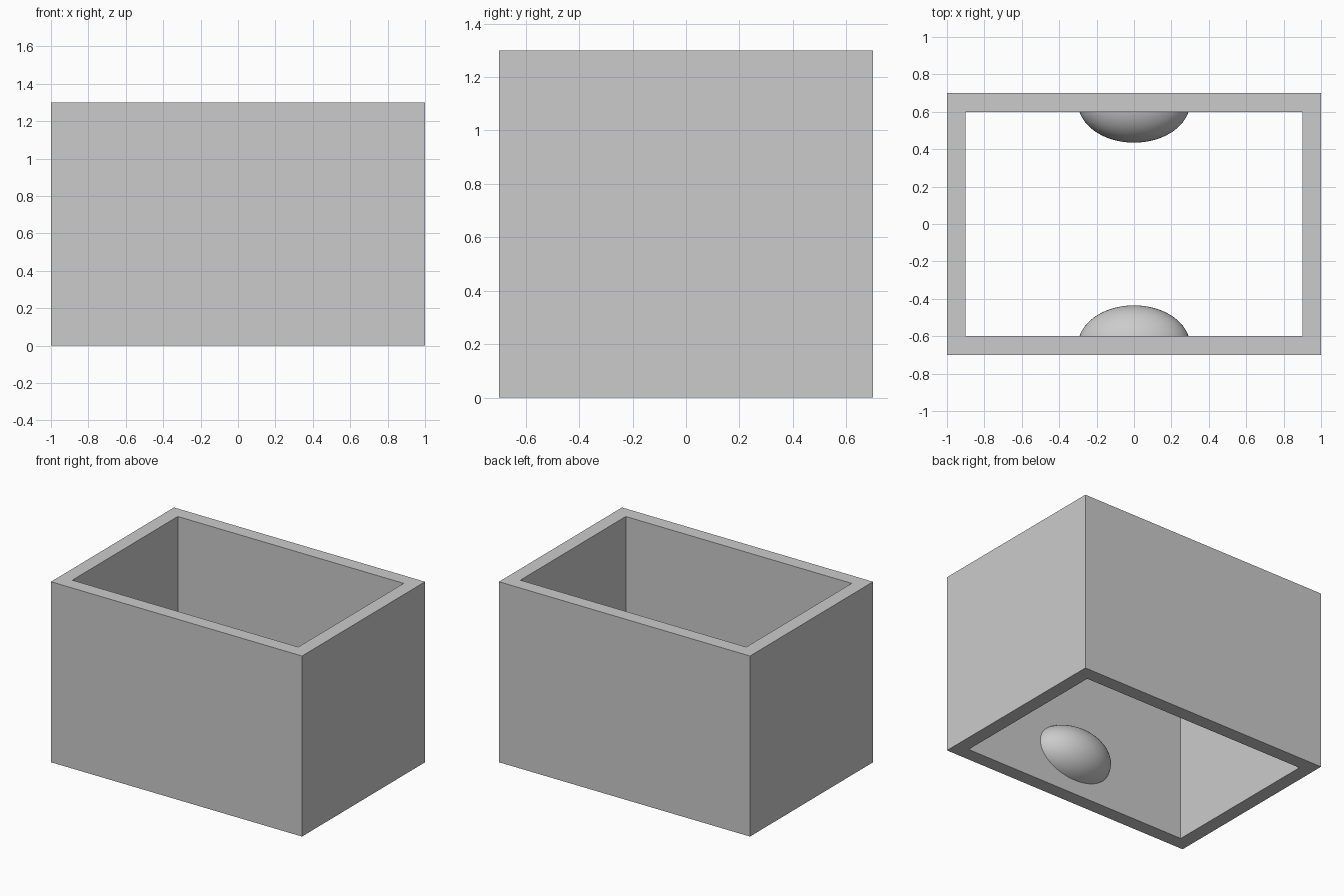
import bpy
import bmesh
from mathutils import Matrix

cube = bpy.data.objects.get("Cube")
if cube:
    bpy.data.objects.remove(cube)

WIDTH, DEPTH, HEIGHT, WALL = 2.0, 1.4, 1.3, 0.1

grey = bpy.data.materials.new("plain grey")
grey.use_nodes = True
colour = (0.6, 0.6, 0.6, 1)
grey.diffuse_color = colour
grey.node_tree.nodes["Principled BSDF"].inputs["Base Color"].default_value = colour


def add_object(name, bm):
    mesh = bpy.data.meshes.new(name)
    bmesh.ops.recalc_face_normals(bm, faces=bm.faces)
    bm.to_mesh(mesh)
    bm.free()
    mesh.materials.append(grey)
    obj = bpy.data.objects.new(name, mesh)
    bpy.context.collection.objects.link(obj)
    return obj


# Rectangular sleeve, open at top and bottom
bm = bmesh.new()
rings = []
for inset in (0, WALL):
    x, y = WIDTH / 2 - inset, DEPTH / 2 - inset
    for z in (0, HEIGHT):
        rings.append([bm.verts.new((sx * x, sy * y, z))
                      for sx, sy in ((-1, -1), (1, -1), (1, 1), (-1, 1))])
outer_low, outer_high, inner_low, inner_high = rings
for a, b in ((outer_low, outer_high), (outer_high, inner_high),
             (inner_high, inner_low), (inner_low, outer_low)):
    for i in range(4):
        j = (i + 1) % 4
        bm.faces.new((a[i], a[j], b[j], b[i]))
add_object("box_walls", bm)

# Oval catch bumps on the inner faces of the front and back walls
inner_y = DEPTH / 2 - WALL
for name, side in (("front_bump", -1), ("back_bump", 1)):
    bm = bmesh.new()
    bmesh.ops.create_uvsphere(bm, u_segments=64, v_segments=32, radius=1)
    bmesh.ops.transform(
        bm, verts=bm.verts,
        matrix=Matrix.Translation((0, side * 0.65, 0.295))
        @ Matrix.Diagonal((0.3, 0.215, 0.197, 1)))
    # Trim just inside the wall so the bump sits flush on it
    bmesh.ops.bisect_plane(
        bm, geom=bm.verts[:] + bm.edges[:] + bm.faces[:],
        plane_co=(0, side * (inner_y + 0.01), 0), plane_no=(0, side, 0),
        clear_outer=True)
    bmesh.ops.holes_fill(bm, edges=[e for e in bm.edges if e.is_boundary])
    bump = add_object(name, bm)
    bpy.ops.object.select_all(action="DESELECT")
    bump.select_set(True)
    bpy.context.view_layer.objects.active = bump
    bpy.ops.object.shade_smooth_by_angle()
